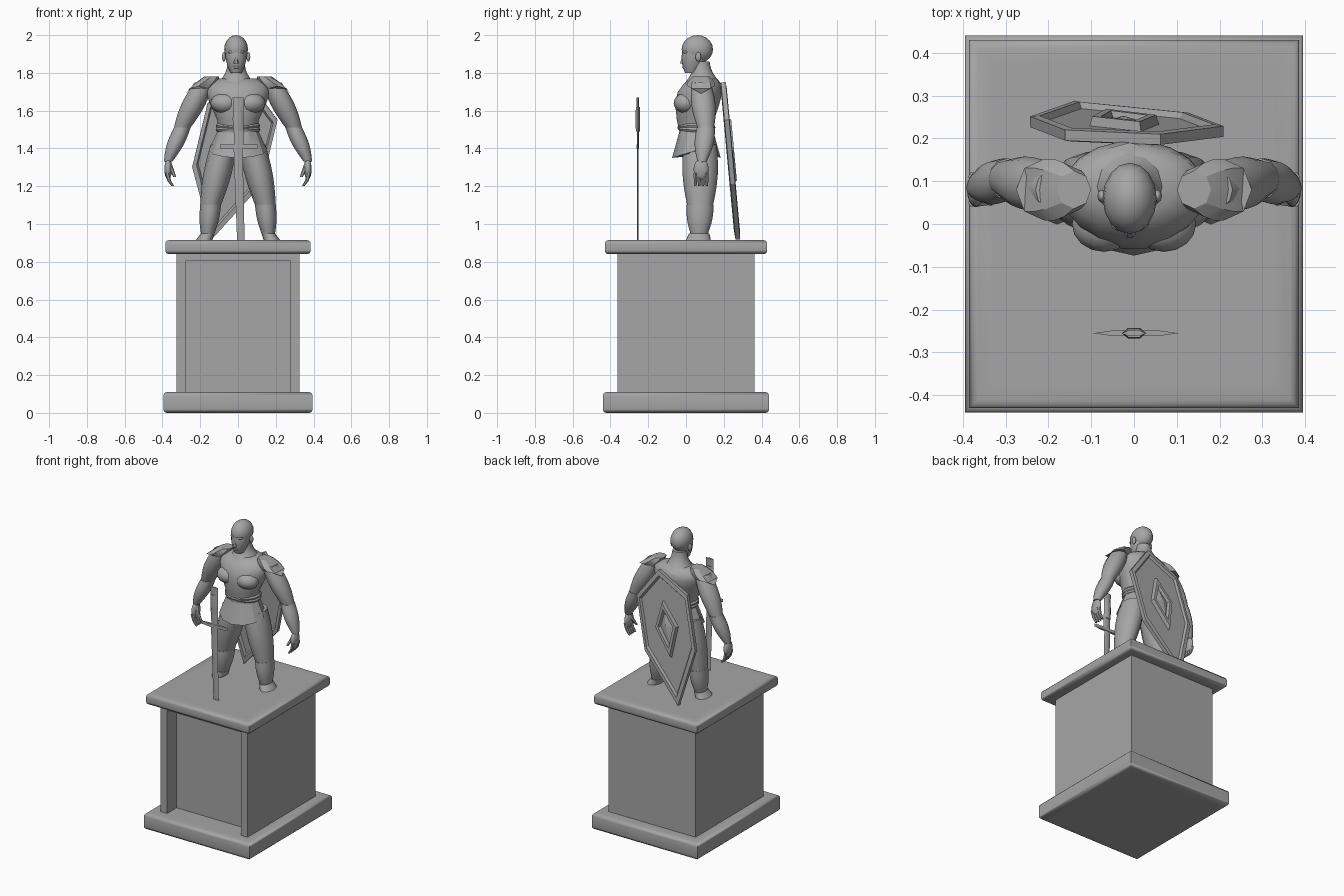
import bpy, bmesh, math
from mathutils import Matrix, Vector

if "Cube" in bpy.data.objects:
    bpy.data.objects.remove(bpy.data.objects["Cube"])

stone = bpy.data.materials.new("grey_stone")
stone.use_nodes = True
stone.diffuse_color = (0.38, 0.38, 0.38, 1)
stone.node_tree.nodes["Principled BSDF"].inputs["Base Color"].default_value = stone.diffuse_color


def finish(name, bm, angle):
    """Turn a bmesh into an object, smooth below the given angle."""
    bmesh.ops.recalc_face_normals(bm, faces=bm.faces)
    mesh = bpy.data.meshes.new(name)
    bm.to_mesh(mesh)
    bm.free()
    mesh.materials.append(stone)
    part = bpy.data.objects.new(name, mesh)
    bpy.context.collection.objects.link(part)
    bpy.ops.object.select_all(action='DESELECT')
    part.select_set(True)
    bpy.context.view_layer.objects.active = part
    bpy.ops.object.shade_smooth_by_angle(angle=math.radians(angle))


def skin(name, loops, angle):
    """Bridge successive closed loops of points and cap the ends."""
    bm = bmesh.new()
    rings = [[bm.verts.new(point) for point in loop] for loop in loops]
    for lower, upper in zip(rings, rings[1:]):
        for i in range(len(lower)):
            bm.faces.new((lower[i - 1], lower[i], upper[i], upper[i - 1]))
    bm.faces.new(rings[0])
    bm.faces.new(rings[-1])
    finish(name, bm, angle)


def oval(centre, wide, deep, sides, dip=0):
    """Level ring of points, lowered by dip at the front and back."""
    turns = [math.tau * i / sides for i in range(sides)]
    return [centre + Vector((wide * math.cos(a), deep * math.sin(a), -dip * abs(math.sin(a)))) for a in turns]


def limb(name, top, bottom, start, end, bulge=0, depth=1, sides=12, dip=0, angle=50, steps=6):
    """Tapering oval tube that swells in the middle."""
    loops = []
    for step in range(steps + 1):
        t = step / steps
        radius = start + (end - start) * t + bulge * math.sin(math.pi * t)
        loops.append(oval(top.lerp(bottom, t), radius, radius * depth, sides, dip * t))
    skin(name, loops, angle)


def ball(name, centre, size):
    bm = bmesh.new()
    place = Matrix.Translation(centre) @ Matrix.Diagonal(size).to_4x4()
    bmesh.ops.create_uvsphere(bm, u_segments=16, v_segments=10, radius=1, matrix=place)
    finish(name, bm, 60)


def slab(name, half_x, half_y, low, high, rounding=0.02):
    """Plate with rounded upper and lower edges and soft shading."""
    profile = [(low, rounding * 3)]
    for z, start in ((low + rounding, -90), (high - rounding, 0)):
        for turn in range(start, start + 91, 30):
            a = math.radians(turn)
            profile.append((z + rounding * math.sin(a), rounding * (1 - math.cos(a))))
    profile.append((high, rounding * 3))
    corners = ((-1, -1), (1, -1), (1, 1), (-1, 1))
    loops = [[(sx * (half_x - inset), sy * (half_y - inset), z) for sx, sy in corners] for z, inset in profile]
    skin(name, loops, 80)


# Pedestal with a niche in the front
slab("pedestal_base", 0.395, 0.44, 0, 0.11)
slab("pedestal_top", 0.385, 0.43, 0.84, 0.915)
bm = bmesh.new()
size = Matrix.Diagonal((0.65, 0.725, 0.81, 1))
bmesh.ops.create_cube(bm, size=1, matrix=Matrix.Translation((0, 0, 0.45)) @ size)
front = min(bm.faces, key=lambda face: face.calc_center_median().y)
bmesh.ops.inset_individual(bm, faces=[front], thickness=0.07)
niche = bmesh.ops.extrude_discrete_faces(bm, faces=[front])["faces"][0]
bmesh.ops.translate(bm, verts=niche.verts[:], vec=(0, 0.1, 0))
finish("pedestal_column", bm, 30)

# Torso, from the waist up to the shoulders
TORSO = [(1.46, 0.1, 0.08), (1.55, 0.11, 0.1), (1.64, 0.15, 0.12), (1.7, 0.17, 0.12), (1.74, 0.16, 0.1), (1.77, 0.1, 0.07)]
skin("torso", [oval(Vector((0, 0.05 + max(0, z - 1.6) / 4, z)), wide, deep, 18) for z, wide, deep in TORSO], 60)

# Neck and head
face = Vector((-0.01, -0.02, 1.86))


def on_face(x, y, z):
    return face + Vector((x, y, z))


limb("neck", on_face(0, 0.1, 0), on_face(0, 0.11, -0.12), 0.045, 0.1, -0.015)
ball("cranium", on_face(0, 0.08, 0.065), (0.063, 0.083, 0.075))
limb("jaw", on_face(0, 0.07, 0.06), on_face(0, 0.05, -0.06), 0.058, 0.03, 0.008, 1.2)
limb("nose", on_face(0, 0.01, 0.04), on_face(0, 0, -0.01), 0.005, 0.014, sides=6)
ball("brow", on_face(0, 0.02, 0.05), (0.045, 0.02, 0.012))
ball("lips", on_face(0, 0.012, -0.03), (0.018, 0.012, 0.008))

# Tunic skirt and crossed belts
waist = Vector((0, 0.055, 1.5))
limb("tunic_skirt", waist, waist - Vector((0, 0, 0.11)), 0.105, 0.155, 0, 0.83, dip=0.04, angle=25, steps=2)
for number, tilt in enumerate((-0.1, 0.1)):
    bpy.ops.mesh.primitive_torus_add(major_radius=0.106, minor_radius=0.013, major_segments=20,
                                     minor_segments=6, location=waist + Vector((0, 0, 0.01)), rotation=(0, tilt, 0))
    belt = bpy.context.object
    belt.name = f"belt_{number}"
    belt.scale.y = 0.85
    belt.data.materials.append(stone)
    bpy.ops.object.shade_smooth_by_angle(angle=1)

for side, sign in (("left", 1), ("right", -1)):
    def at(x, y, z):
        return Vector((sign * x, y, z))

    # Ear and chest
    ball(side + "_ear", on_face(sign * 0.065, 0.085, 0.025), (0.01, 0.015, 0.025))
    ball(side + "_chest", at(0.07, 0, 1.64), (0.075, 0.065, 0.055))

    # Leg and foot
    hip, knee, ankle = at(0.075, 0.075, 1.42), at(0.145, 0.075, 1.1), at(0.16, 0.07, 0.95)
    limb(side + "_thigh", hip, knee, 0.07, 0.055, 0.012, 1.25)
    limb(side + "_shin", knee, ankle, 0.055, 0.036, 0.006, 1.3)
    limb(side + "_foot", ankle, at(0.18, 0.065, 0.914), 0.036, 0.044, 0, 1.5, steps=3)

    # Arm
    shoulder, elbow, wrist = at(0.18, 0.08, 1.75), at(0.295, 0.105, 1.51), at(0.37, 0.085, 1.33)
    limb(side + "_upper_arm", shoulder, elbow, 0.05, 0.044, 0.017)
    limb(side + "_forearm", elbow, wrist, 0.044, 0.022, 0.012, 1.1)
    limb(side + "_shoulder_guard", at(0.14, 0.08, 1.78), at(0.21, 0.08, 1.69), 0.04, 0.065, 0.01,
         1.1, sides=8, dip=-0.04, angle=25, steps=3)

    # Hand with curled fingers and a thumb
    ball(side + "_palm", at(0.37, 0.08, 1.29), (0.02, 0.04, 0.055))
    for number in range(4):
        y = 0.05 + number * 0.02
        knuckle = at(0.375, y, 1.27)
        joint = at(0.365, y, 1.23)
        limb(f"{side}_finger_{number}", knuckle, joint, 0.012, 0.01, sides=6, steps=1)
        limb(f"{side}_fingertip_{number}", joint, at(0.345, y, 1.2), 0.01, 0.007, sides=6, steps=1)
    limb(side + "_thumb", wrist, at(0.335, 0.05, 1.25), 0.016, 0.008, sides=6, steps=2)

# Leaning kite shield: outlines run across and along it, layers are (scale, height)
tip = Vector((-0.14, 0.272, 0.918))
along = Vector((0.235, -0.09, 0.97)).normalized()
across = along.cross(Vector((0, 1, 0.1))).normalized()
outward = across.cross(along)


def relief(name, low, shoulders, peak, half, layers):
    right = [(half, v) for v in shoulders]
    left = [(-half, v) for v in reversed(shoulders)]
    outline = [(0, low), *right, (0, peak), *left]
    middle = sum(shoulders) / len(shoulders)
    skin(name, [[tip + across * u * scale + along * (middle + (v - middle) * scale) + outward * height
                 for u, v in outline] for scale, height in layers], 20)


relief("shield", 0, (0.35, 0.7), 0.86, 0.19,
       [(0.86, 0), (0.9, -0.014), (1, -0.01), (1, 0.015), (0.9, 0.018), (0.86, 0.004)])
relief("shield_boss", 0.3, (0.5,), 0.67, 0.085,
       [(1, 0), (0.9, 0.026), (0.66, 0.026), (0.55, 0.01), (0.05, 0.024)])


# Sword standing on its point
def on_sword(x, z):
    return Vector((x, -0.255, z))


limb("sword_blade", on_sword(0, 1.42), on_sword(0.015, 0.915), 0.024, 0.02, 0, 0.2, sides=6, steps=1)
limb("sword_grip", on_sword(0, 1.67), on_sword(0.005, 1.4), 0.028, 0.025, 0, 0.25, sides=6, steps=1)
limb("sword_grip_wrap", on_sword(0, 1.62), on_sword(0, 1.49), 0.024, 0.024, 0.004, 0.5, sides=6)
limb("sword_guard", on_sword(0.004, 1.42), on_sword(0.004, 1.4), 0.1, 0.1, 0, 0.08, sides=6, steps=1)
